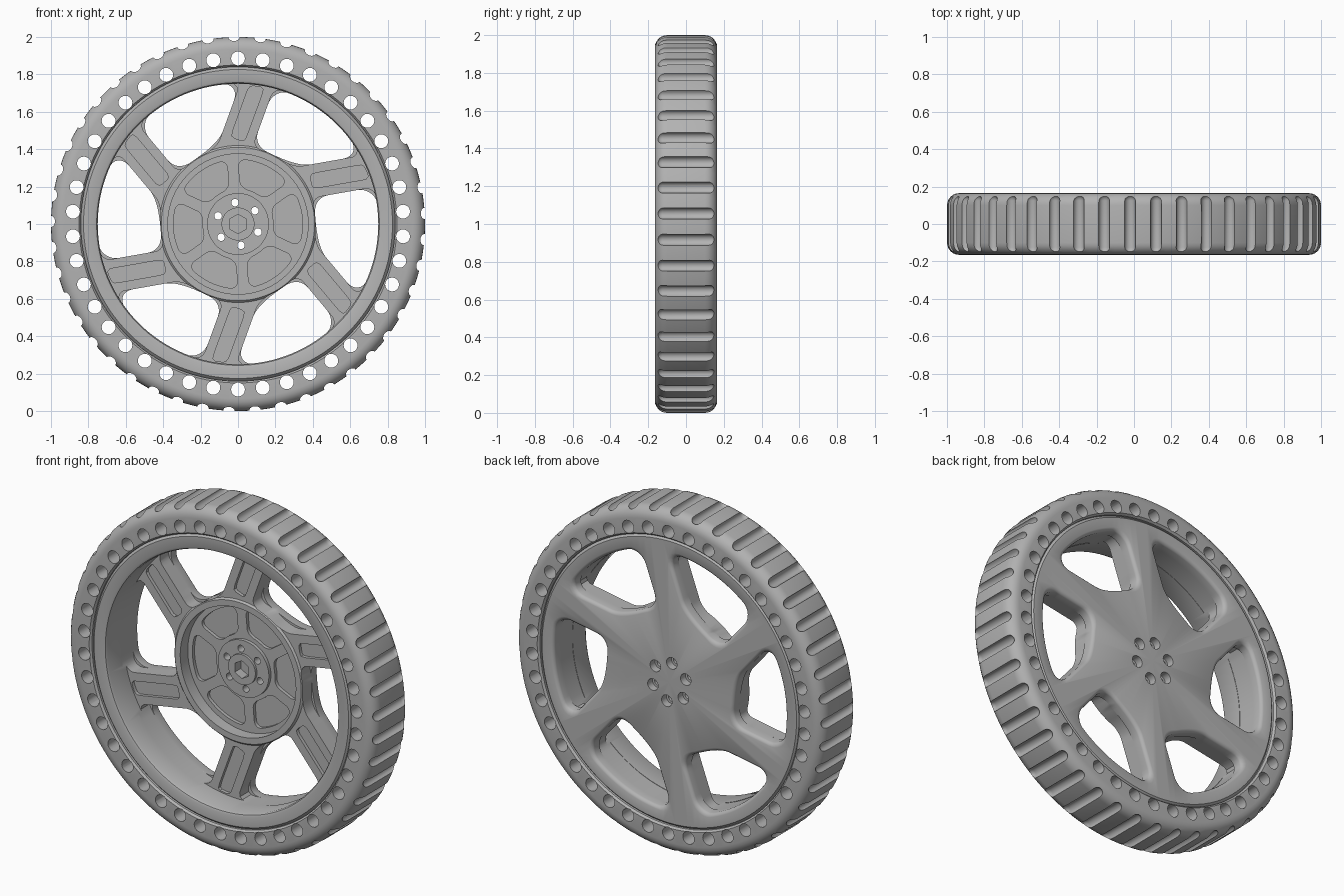
import bpy, bmesh
from math import sin, cos, radians, hypot, pi
from mathutils import Vector

cube = bpy.data.objects.get("Cube")
if cube:
    bpy.data.objects.remove(cube, do_unlink=True)

grey = bpy.data.materials.new("plain_grey")
grey.use_nodes = True
grey.diffuse_color = (0.45, 0.45, 0.45, 1)
grey.node_tree.nodes["Principled BSDF"].inputs["Base Color"].default_value = (0.45, 0.45, 0.45, 1)
SIXTHS = range(0, 360, 60)


def make_object(name, bm):
    bmesh.ops.recalc_face_normals(bm, faces=bm.faces)
    mesh = bpy.data.meshes.new(name)
    bm.to_mesh(mesh)
    bm.free()
    mesh.materials.append(grey)
    obj = bpy.data.objects.new(name, mesh)
    obj.location.z = 1
    bpy.context.collection.objects.link(obj)
    return obj


def lathe(name, profile, closed, steps):
    """Turn a (radius, y) profile around the axle."""
    bm = bmesh.new()
    verts = [bm.verts.new((r, y, 0)) for r, y in profile]
    edges = [bm.edges.new(pair) for pair in zip(verts, verts[1:])]
    if closed:
        edges.append(bm.edges.new((verts[-1], verts[0])))
    bmesh.ops.spin(bm, geom=verts + edges, cent=(0, 0, 0), axis=(0, 1, 0),
                   angle=2 * pi, steps=steps, use_merge=True)
    bmesh.ops.remove_doubles(bm, verts=bm.verts, dist=0.0001)
    return make_object(name, bm)


def loft(bm, layers):
    """Skin (y, outline) layers with capped ends."""
    rings = [[bm.verts.new((x, y, z)) for x, z in pts] for y, pts in layers]
    n = len(rings[0])
    for a, b in zip(rings, rings[1:]):
        for i in range(n):
            j = (i + 1) % n
            bm.faces.new((a[i], a[j], b[j], b[i]))
    bm.faces.new(rings[0])
    bm.faces.new(rings[-1])


def circle(radius, dist=0, angle=0, n=24, turn=0):
    a = radians(angle)
    return [(dist * cos(a) + radius * cos(2 * pi * i / n + turn),
             dist * sin(a) + radius * sin(2 * pi * i / n + turn)) for i in range(n)]


def side(p, deg):
    """Signed distance of p to the left of a ray through the axle."""
    return p.y * cos(radians(deg)) - p.x * sin(radians(deg))


def rounded(limits, dist, angle, corner, n=96):
    """Outline where every limit is negative, with rounded corners."""
    centre = Vector((dist * cos(radians(angle)), dist * sin(radians(angle))))
    points = []
    for i in range(n):
        ray = Vector((cos(2 * pi * i / n), sin(2 * pi * i / n)))
        near, far = 0, 1
        for _ in range(24):
            mid = (near + far) / 2
            inside = hypot(*[max(v + corner, 0) for v in limits(centre + ray * mid)]) < corner
            near, far = (mid, far) if inside else (near, mid)
        points.append(tuple(centre + ray * near))
    return points


def window(a, corner, grow=0):
    def limits(p):
        return [v - grow for v in (p.length - 0.752, 0.415 - p.length,
                                   0.246 - side(p, a), side(p, a + 60) - 0.068)]
    return rounded(limits, 0.6, a + 45, corner)


def slot(a):
    def limits(p):
        along = side(p, a - 90)
        return [p.length - 0.742, 0.425 - along, abs(side(p, a) - 0.157) - 0.04]
    return rounded(limits, 0.6, a + 15, 0.02, 64)


def pocket(a):
    def limits(p):
        return [p.length - 0.345, 0.19 - p.length,
                0.03 - side(p, a - 30), side(p, a + 30) + 0.03]
    return rounded(limits, 0.27, a, 0.04, 64)


def carve(obj, bm):
    cutter = make_object("cutter", bm)
    cutter.hide_render = True
    mod = obj.modifiers.new("cut", "BOOLEAN")
    mod.operation, mod.solver, mod.object = "DIFFERENCE", "EXACT", cutter
    bpy.context.view_layer.objects.active = obj
    bpy.context.view_layer.update()
    bpy.ops.object.modifier_apply(modifier=mod.name)
    bpy.data.objects.remove(cutter, do_unlink=True)


def finish(obj):
    bpy.ops.object.select_all(action="DESELECT")
    obj.select_set(True)
    bpy.context.view_layer.objects.active = obj
    bpy.ops.object.shade_smooth_by_angle(angle=radians(32))


# Tyre with rounded shoulders
shoulder = [(0.935 + 0.065 * sin(radians(t)), 0.1 + 0.065 * cos(radians(t)))
            for t in range(0, 91, 15)]
half = [(0.84, 0.153), (0.85, 0.165)] + shoulder
tyre = lathe("tyre", half + [(r, -y) for r, y in reversed(half)], True, 135)

# Side holes through the tyre
bm = bmesh.new()
for i in range(42):
    pts = circle(0.037, 0.885, 90 + i * 360 / 42, 20)
    loft(bm, [(-0.3, pts), (0.3, pts)])
carve(tyre, bm)

# Tread grooves with round ends
bm = bmesh.new()
for i in range(45):
    ends = [(0.125 + 0.03 * sin(t), 0.03 * cos(t)) for t in (0, 0.4, 0.8, 1.2, 1.5)]
    span = [(-y, r) for y, r in reversed(ends)] + ends
    loft(bm, [(y, circle(r, 0.998, 91.2 + 8 * i, 16)) for y, r in span])
carve(tyre, bm)
finish(tyre)

# Wheel: rim, spoke disc, hub ring, sunken hub plate and centre boss
wheel = lathe("wheel", [(0, 0.155), (0.826, 0.155), (0.84, 0.14), (0.84, -0.14),
                        (0.826, -0.155), (0.768, -0.155), (0.756, -0.15), (0.75, -0.138),
                        (0.75, 0.01), (0.42, 0.01), (0.41, 0), (0.375, 0), (0.375, 0.07),
                        (0.165, 0.07), (0.165, 0.05), (0.088, 0.05), (0.088, 0.035),
                        (0, 0.035)], False, 128)

# Windows between the spokes, tighter at the back plate and eased at its edge
bm = bmesh.new()
for k in SIXTHS:
    front, back = window(10 + k, 0.05), window(10 + k, 0.09)
    loft(bm, [(-0.02, front), (0.09, front), (0.0901, back), (0.135, back),
              (0.144, window(10 + k, 0.09, 0.003)), (0.151, window(10 + k, 0.09, 0.01)),
              (0.157, window(10 + k, 0.09, 0.022)), (0.2, window(10 + k, 0.09, 0.022))])
carve(wheel, bm)

# Spoke slots, hub pockets, bolt holes and the hex socket
bm = bmesh.new()
for k in SIXTHS:
    for pts, start, end in ((slot(10 + k), -0.05, 0.03),
                            (pocket(5 + k), 0.03, 0.09),
                            (circle(0.02, 0.115, 38 + k), 0, 0.125)):
        loft(bm, [(start, pts), (end, pts)])
hexagon = circle(0.052, n=6, turn=pi / 6)
loft(bm, [(0, hexagon), (0.09, hexagon)])
carve(wheel, bm)

# Bolt counterbores in the back
bm = bmesh.new()
for k in SIXTHS:
    pts = circle(0.034, 0.115, 38 + k)
    loft(bm, [(0.11, pts), (0.2, pts)])
carve(wheel, bm)
finish(wheel)
